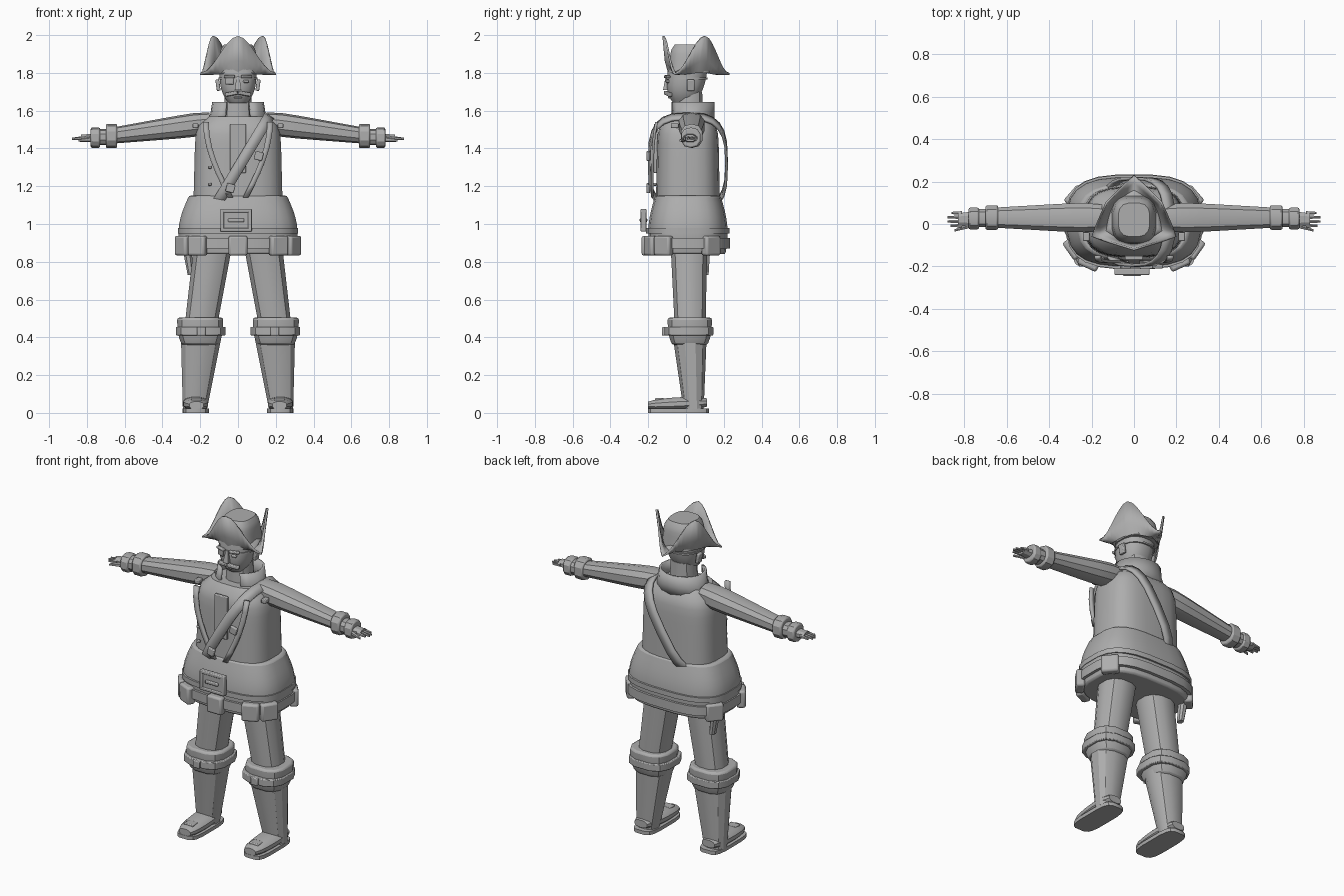
import bpy, bmesh, math
from mathutils import Matrix, Vector, Euler

old = bpy.data.objects.get("Cube")
if old:
    bpy.data.objects.remove(old, do_unlink=True)

grey = bpy.data.materials.new("plain grey")
grey.use_nodes = True
shade = (.42, .42, .42, 1)
grey.diffuse_color = shade
grey.node_tree.nodes["Principled BSDF"].inputs["Base Color"].default_value = shade


def finish(name, bm, mirror=False, bevel=0, thickness=0):
    bmesh.ops.recalc_face_normals(bm, faces=bm.faces)
    mesh = bpy.data.meshes.new(name)
    bm.to_mesh(mesh)
    bm.free()
    part = bpy.data.objects.new(name, mesh)
    bpy.context.collection.objects.link(part)
    mesh.materials.append(grey)
    if mirror:
        part.modifiers.new("mirror", "MIRROR")
    if thickness:
        solid = part.modifiers.new("thickness", "SOLIDIFY")
        solid.thickness, solid.offset = thickness, 0
    if bevel:
        rounding = part.modifiers.new("rounding", "BEVEL")
        rounding.width, rounding.segments = bevel, 2
        rounding.angle_limit = math.radians(45)
    bpy.ops.object.select_all(action="DESELECT")
    part.select_set(True)
    bpy.context.view_layer.objects.active = part
    bpy.ops.object.shade_smooth_by_angle(angle=math.radians(32))


def oval(angle, radius, power):
    """Point on a squared-off ellipse."""
    c, s = math.cos(angle), math.sin(angle)
    return Vector((radius[0] * math.copysign(abs(c) ** (2 / power), c),
                   radius[1] * math.copysign(abs(s) ** (2 / power), s)))


def bridge(bm, rows, closed=False):
    """Skin neighbouring rows of vertices with quads."""
    following = rows[1:] + rows[:1] if closed else rows[1:]
    for row, after in zip(rows, following):
        for k in range(len(row) - 1):
            bm.faces.new((row[k], after[k], after[k + 1], row[k + 1]))


def tube(name, axis, span, centre, radius, shift=(0, 0), taper=1, swell=None,
         steps=1, sides=12, power=2.4, **options):
    """Closed tube along an axis; it drifts, tapers and swells along its span."""
    bm = bmesh.new()
    rings = []
    for step in range(steps + 1):
        t = step / steps
        scale = 1 + (taper - 1) * t
        if swell:
            scale *= swell(t)
        along = span[0] + (span[1] - span[0]) * t
        ring = []
        for i in range(sides):
            angle = math.tau * (i + .5) / sides
            a, b = oval(angle, radius, power) * scale + Vector(centre) + Vector(shift) * t
            ring.append(bm.verts.new({"x": (along, a, b), "y": (a, along, b), "z": (a, b, along)}[axis]))
        rings.append(ring)
    bridge(bm, [ring + ring[:1] for ring in rings])
    bm.faces.new(rings[0])
    bm.faces.new(rings[-1])
    finish(name, bm, **options)


def box(name, centre, size, bevel=.005, tilt=0, turn=0, **options):
    bm = bmesh.new()
    rotation = Euler((0, math.radians(tilt), math.radians(turn)))
    bmesh.ops.create_cube(bm, size=1, matrix=Matrix.LocRotScale(Vector(centre), rotation, Vector(size)))
    finish(name, bm, bevel=bevel, **options)


# Torso and flared coat skirt
waist = dict(centre=(0, .01), power=3, sides=24)
tube("torso", "z", span=(1, 1.57), radius=(.24, .172), steps=12,
     swell=lambda t: 1 - .06 * t - .3 * t ** 16, **waist)
tube("coat_skirt", "z", span=(.84, 1.15), radius=(.3, .2), taper=.87, steps=8,
     swell=lambda t: 1 + .12 * math.sin(math.pi * t), bevel=.01, **waist)
tube("skirt_trim", "z", span=(.95, .98), radius=(.32, .222), **waist)
tube("belt", "z", span=(.87, .925), radius=(.324, .224), **waist)

# Belt pouches, each facing outward
for name, degrees in (("front", -90), ("side_front", -55), ("corner", -25), ("rear", 30)):
    angle = math.radians(degrees)
    x, y = oval(angle, (.31, .21), waist["power"])
    facing = math.degrees(math.atan2(math.sin(angle) / .2, math.cos(angle) / .3))
    box(name + "_pouch", (x, y, .885), (.1, .05, .105), bevel=.012, turn=facing + 90,
        mirror=name != "front")
tube("hip_sheath", "z", span=(.87, .73), centre=(-.27, .1), radius=(.025, .03),
     shift=(.02, 0), taper=.7, sides=8)

# Buckle: plate, frame and tongue
buckle = Vector((-.01, -.225, 1.02))
box("buckle_plate", buckle, (.14, .02, .1))
for side in (-1, 1):
    box("buckle_rail", buckle + Vector((0, 0, .05 * side)), (.165, .03, .02))
    box("buckle_post", buckle + Vector((.073 * side, 0, 0)), (.02, .03, .12))
box("buckle_tongue", buckle, (.085, .04, .02))

# Waistcoat, lapels and buttons
box("waistcoat_placket", (0, -.16, 1.4), (.085, .02, .26))
bm = bmesh.new()
rows = []
for i in range(7):
    t = i / 6
    x, y, z = .04 + .13 * math.sin(t * math.pi / 2), -.178 + .022 * t ** 4, 1.14 + .4 * t
    rows.append([bm.verts.new((x + edge, y, z)) for edge in (-.015, .015)])
bridge(bm, rows)
finish("lapel", bm, thickness=.014, mirror=True)
for z in (1.21, 1.3):
    box("coat_button", (-.15, -.165, z), (.02, .02, .015))

# Shoulder strap: one slanted loop around the body
bm = bmesh.new()
rows = []
for i in range(24):
    along, y = oval(math.tau * i / 24, (1, .205), 3)
    middle = Vector((.015 + .15 * along, .01 + y, 1.32 + .25 * along))
    rows.append([bm.verts.new(middle + Vector((.025, 0, -.015)) * edge) for edge in (-1, 1)])
bridge(bm, rows, closed=True)
finish("shoulder_strap", bm, thickness=.014)
for name, x, z in (("strap_buckle", .11, 1.36), ("strap_clip", -.04, 1.19)):
    box(name, (x, -.2, z), (.045, .02, .045), tilt=15)

# Standing collar, open at the front
bm = bmesh.new()
rows = []
for i in range(15):
    angle = math.radians(-62 + 304 * i / 14)
    rows.append([])
    for width, z in ((.17, 1.53), (.14, 1.58), (.13, 1.645)):
        x, y = oval(angle, (width, .115), 2)
        rows[-1].append(bm.verts.new((x, y + .03, z)))
bridge(bm, rows)
finish("collar", bm, thickness=.014)

# Neck, head and face
tube("neck", "z", span=(1.5, 1.7), centre=(0, .02), radius=(.08, .075), taper=.9)
tube("head", "z", span=(1.64, 1.86), centre=(0, -.015), radius=(.1, .106), shift=(0, .03),
     steps=9, sides=16, swell=lambda t: 1 - .5 * (1 - t) ** 4)
tube("nose", "z", span=(1.71, 1.78), centre=(0, -.1), radius=(.025, .03), taper=.4, sides=4, power=2)
box("brow", (.045, -.1, 1.78), (.06, .02, .015), turn=18, mirror=True)
box("moustache", (.034, -.095, 1.69), (.07, .025, .02), tilt=10, turn=20, mirror=True)
box("lower_lip", (0, -.085, 1.67), (.04, .02, .01), bevel=.003)
box("ear", (.106, .025, 1.735), (.02, .04, .06), tilt=8, mirror=True)
box("eye_patch", (-.045, -.098, 1.755), (.045, .015, .035), turn=-18)
box("eye", (.042, -.095, 1.755), (.03, .02, .015), turn=18)
tube("patch_band", "z", span=(1.765, 1.775), centre=(0, .005), radius=(.104, .11), sides=16)

# Three-cornered hat: crown, then a brim folded up between its corners
tube("hat_crown", "z", span=(1.8, 1.95), centre=(0, .02), radius=(.108, .115), taper=.87,
     steps=6, sides=16, power=3, swell=lambda t: 1 - .2 * t ** 8)
bm = bmesh.new()
rows = []
front_peak, corner, side_peak, tail = (Vector(p) for p in ((0, -.12), (.2, -.06), (.13, .1), (0, .23)))
for low, peak in ((corner, front_peak), (corner, side_peak), (tail, side_peak)):
    edge = []
    for i in range(8):
        t = i / 7
        lift = t * t * (3 - 2 * t)
        rim = low.lerp(peak, t)
        base = (rim - Vector((0, .02))).normalized() * .1 + Vector((0, .02))
        edge.append([])
        for reach, rise in ((0, .03), (.35, .01 * lift), (.7, .07 * lift), (1, .2 * lift)):
            x, y = base.lerp(rim, reach)
            edge[-1].append(bm.verts.new((x, y, 1.795 + rise)))
    bridge(bm, edge)
bmesh.ops.remove_doubles(bm, verts=bm.verts, dist=.0001)
finish("hat_brim", bm, mirror=True, thickness=.01)

# Arms, cuffs and hands
arm = dict(axis="x", mirror=True)
tube("sleeve", span=(.15, .65), centre=(.03, 1.535), radius=(.08, .07), shift=(0, -.065), taper=.62,
     steps=6, sides=10, swell=lambda t: 1 - .2 * (1 - t) ** 9, **arm)
box("shoulder_tab", (.225, -.06, 1.52), (.03, .04, .025), mirror=True)
tube("sleeve_cuff", span=(.64, .7), centre=(.03, 1.466), radius=(.06, .064), sides=10, bevel=.008, **arm)
tube("wrist", span=(.69, .74), centre=(.028, 1.46), radius=(.045, .043), sides=10, **arm)
tube("wrist_band", span=(.73, .78), centre=(.026, 1.457), radius=(.053, .054), sides=10, bevel=.008, **arm)
tube("palm", span=(.77, .83), centre=(.022, 1.455), radius=(.038, .024), taper=.8, sides=8, **arm)
for i, tip in enumerate((.865, .88, .878, .86)):
    tube("finger", span=(.81, tip), centre=(.02 * i - .008, 1.456), radius=(.01, .011),
         shift=(0, -.006), taper=.6, sides=6, **arm)
tube("thumb", span=(.78, .845), centre=(-.01, 1.448), radius=(.012, .013),
     shift=(-.02, -.006), taper=.5, sides=6, **arm)

# Legs, boots and feet
leg = dict(axis="z", mirror=True)
tube("trouser_leg", span=(.9, .45), centre=(.13, .015), radius=(.105, .1), shift=(.068, .007),
     taper=.84, steps=4, **leg)
tube("boot_cuff", span=(.36, .505), centre=(.2, .02), radius=(.125, .12), steps=4, power=2.8,
     swell=lambda t: 1 - .2 * (1 - t) ** 3, bevel=.012, **leg)
tube("boot_band", span=(.41, .455), centre=(.197, .015), radius=(.135, .133), power=2.8, bevel=.005, **leg)
box("boot_buckle", (.195, -.118, .432), (.045, .02, .045), mirror=True)
tube("boot_shaft", span=(.4, .02), centre=(.195, .02), radius=(.11, .092), shift=(.033, .02),
     taper=.6, steps=5, **leg)
tube("foot", axis="y", span=(-.2, .11), centre=(.22, .04), radius=(.065, .034), shift=(.008, .015),
     taper=1.1, steps=8, swell=lambda t: .6 + .4 * math.sin(math.pi * t) ** .5, mirror=True)
tube("sole", span=(0, .022), centre=(.224, -.04), radius=(.07, .163), sides=16, power=4, **leg)
box("shoe_buckle", (.22, -.14, .068), (.06, .05, .02), mirror=True)
